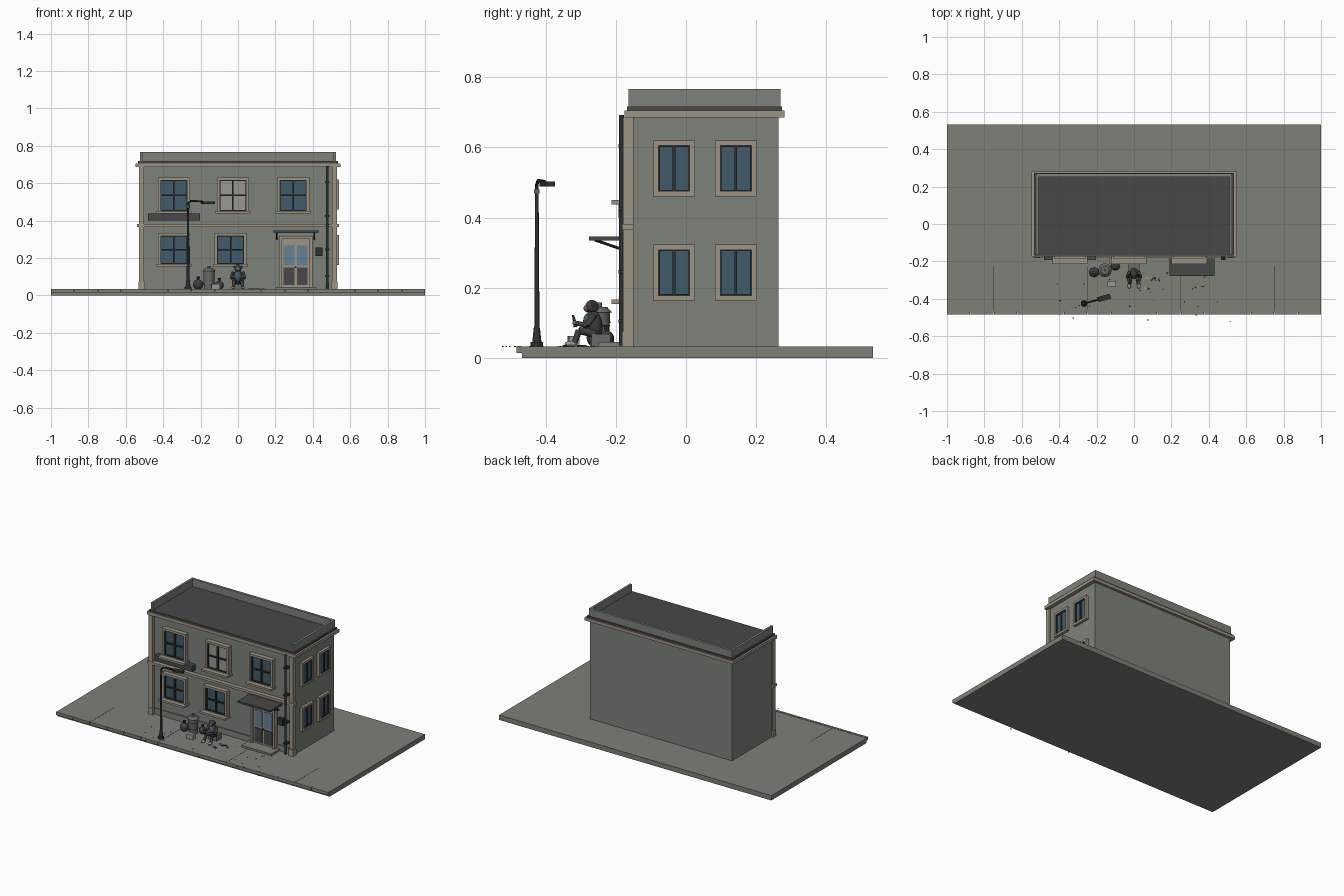
import bpy, math, random
from mathutils import Vector

if "Cube" in bpy.data.objects:
    bpy.data.objects.remove(bpy.data.objects["Cube"])
random.seed(4)


def material(name, r, g, b):
    m = bpy.data.materials.new(name)
    m.use_nodes = True
    m.diffuse_color = (r, g, b, 1)
    m.node_tree.nodes["Principled BSDF"].inputs["Base Color"].default_value = (r, g, b, 1)
    return m


WALL = material("grey green wall", .21, .225, .19)
PAVE = material("pavement grey", .2, .218, .18)
TRIM = material("tan stone trim", .34, .295, .225)
ROOF = material("dark roof", .066, .065, .067)
GLASS = material("blue glass", .053, .105, .142)
DOORGLASS = material("pale door glass", .13, .22, .31)
METAL = material("black metal", .028, .03, .031)
CAN = material("worn grey", .14, .145, .135)
CLOTH = material("dark fur", .05, .05, .048)
PALE = material("pale curtain", .33, .32, .28)


def finish(ob, name, mat, smooth=False):
    ob.name = name
    ob.data.materials.append(mat)
    if smooth:
        bpy.ops.object.shade_smooth_by_angle(angle=math.radians(40))
    return ob


def box(name, mat, x0, x1, y0, y1, z0, z1, rot=(0, 0, 0)):
    bpy.ops.mesh.primitive_cube_add(size=1, location=((x0 + x1) / 2, (y0 + y1) / 2, (z0 + z1) / 2), rotation=rot)
    ob = bpy.context.object
    ob.scale = (x1 - x0, y1 - y0, z1 - z0)
    return finish(ob, name, mat)


def rod(name, mat, a, b, r1, r2=None, sides=12):
    a, b = Vector(a), Vector(b)
    d = b - a
    bpy.ops.mesh.primitive_cone_add(vertices=sides, radius1=r1, radius2=r1 if r2 is None else r2,
                                    depth=d.length, location=(a + b) / 2)
    ob = bpy.context.object
    ob.rotation_euler = d.to_track_quat('Z', 'Y').to_euler()
    return finish(ob, name, mat, True)


def ball(name, mat, loc, size, rot=(0, 0, 0)):
    bpy.ops.mesh.primitive_uv_sphere_add(segments=16, ring_count=10, location=loc, rotation=rot)
    ob = bpy.context.object
    ob.scale = size
    return finish(ob, name, mat, True)


# Pavement, kerb stones and slab joints
box("pavement", PAVE, -1, 1, -.467, .533, 0, .032)
for i in range(16):
    x = -1 + i / 8
    box("kerb_stone", PAVE, x + .001, x + .124, -.483, -.467, .014, .034)
for x in (-.75, -.25, .25, .75):
    box("pavement_joint", METAL, x - .0015, x + .0015, -.46, -.225, .031, .0325)

# Building shell
box("wall_block", WALL, -.522, .522, -.155, .263, .03, .69)
box("plinth", WALL, -.51, .51, -.162, -.15, .032, .07)
box("cornice", TRIM, -.547, .547, -.175, .281, .685, .705)
box("roof_slab", ROOF, -.535, .535, -.168, .273, .705, .717)
box("rear_parapet", WALL, -.525, .525, .252, .269, .71, .766)
box("belt_course", TRIM, -.54, .54, -.182, -.15, .365, .381)
for s in (-1, 1):
    a, b = sorted((s * .51, s * .525))
    box("side_parapet", WALL, a, b, -.164, .269, .71, .766)
    a, b = sorted((s * .503, s * .53))
    box("corner_pilaster", TRIM, a, b, -.179, -.15, .07, .685)
    a, b = sorted((s * .498, s * .533))
    box("pilaster_base", TRIM, a, b, -.183, -.15, .032, .075)


def panel(name, mat, side, u0, u1, z0, z1, d0, d1):
    # d is the distance out from the wall plane
    if side == "front":
        return box(name, mat, u0, u1, -.155 - d1, -.155 - d0, z0, z1)
    return box(name, mat, .522 + d0, .522 + d1, u0, u1, z0, z1)


def window(side, u0, u1, z0, z1, out, glass=GLASS, bars=METAL, cross=True):
    t, mid, zm = .0135, (u0 + u1) / 2, (z0 + z1) / 2
    panel("window_pane", glass, side, u0 + t, u1 - t, z0 + t, z1 - t, 0, out * .45)
    for a, b in ((u0, u0 + t), (u1 - t, u1)):
        panel("window_jamb", TRIM, side, a, b, z0, z1, 0, out)
    for a, b in ((z0, z0 + t), (z1 - t, z1)):
        panel("window_rail", TRIM, side, u0 + t, u1 - t, a, b, 0, out)
    # sash and glazing bars
    i, w = t + .005, out * .8
    for a, b in ((u0 + t, u0 + i), (u1 - i, u1 - t), (mid - .004, mid + .004)):
        panel("sash_upright", bars, side, a, b, z0 + t, z1 - t, 0, w)
    for a, b in ((z0 + t, z0 + i), (z1 - i, z1 - t)) + (((zm - .004, zm + .004),) if cross else ()):
        panel("sash_rail", bars, side, u0 + t, u1 - t, a, b, 0, w)
    if side == "front":
        panel("window_sill", TRIM, side, u0 - .008, u1 + .008, z0 - .001, z0 + .012, 0, .058)


for x in (-.343, -.027, .295):
    curtained = x == -.027
    window("front", x - .086, x + .086, .438, .631, .03, PALE if curtained else GLASS)
for x in (-.343, -.04):
    window("front", x - .086, x + .086, .155, .333, .03)
for y in (-.034, .142):
    for z in (.163, .46):
        window("side", y - .059, y + .059, z, z + .16, .018, cross=False)

# Board below the left upper window
box("front_board", ROOF, -.48, -.203, -.192, -.15, .4, .438)

# Door with frame, glazing, canopy and step
DX = .308
for s in (-1, 1):
    a, b = sorted((DX + s * .074, DX + s * .09))
    box("door_jamb", TRIM, a, b, -.186, -.15, .032, .315)
    a, b = sorted((DX + s * .007, DX + s * .064))
    box("door_glass", DOORGLASS, a, b, -.176, -.165, .16, .267)
    box("door_lower_panel", ROOF, a, b, -.176, -.165, .055, .148)
    a, b = DX + s * .1, DX + s * .1
    rod("canopy_bracket", METAL, (a, -.155, .3), (b, -.26, .336), .004, sides=8)
box("door_lintel", TRIM, DX - .09, DX + .09, -.186, -.15, .3, .318)
box("door_leaf", TRIM, DX - .074, DX + .074, -.171, -.15, .04, .3)
rod("door_handle", METAL, (DX, -.185, .15), (DX, -.165, .15), .005)
box("door_canopy", ROOF, .19, .43, -.277, -.15, .334, .346)
box("door_step", PAVE, .2, .42, -.25, -.15, .03, .045)
box("letter_box", METAL, .415, .452, -.178, -.15, .21, .256)

# Drain pipe
rod("drain_pipe", METAL, (.478, -.184, .035), (.478, -.184, .692), .007)
for z in (.1, .24, .42, .6):
    box("pipe_clip", METAL, .466, .49, -.193, -.15, z, z + .01)

# Street lamp
LX, LY = -.267, -.425
rod("lamp_foot", METAL, (LX, LY, .03), (LX, LY, .045), .018)
rod("lamp_base", METAL, (LX, LY, .045), (LX, LY, .085), .013, .009)
rod("lamp_pole", METAL, (LX, LY, .08), (LX, LY, .475), .0075, .005)
rod("lamp_collar", CAN, (LX, LY, .468), (LX, LY, .48), .0075)
path = [(LX, LY, .475), (LX + .002, LY, .495), (LX + .015, LY + .004, .505), (LX + .08, LY + .022, .502)]
for a, b in zip(path, path[1:]):
    rod("lamp_arm", METAL, a, b, .005, sides=8)
box("lamp_head", METAL, -.195, -.125, -.409, -.382, .489, .503, (0, 0, .26))

# Dustbin, bags and cartons
BX, BY = -.155, -.247
rod("dustbin", CAN, (BX, BY, .032), (BX, BY, .13), .027, .031, 20)
rod("dustbin_lid", CAN, (BX, BY, .13), (BX, BY, .145), .036, .022, 20)
rod("lid_knob", CAN, (BX, BY, .145), (BX, BY, .158), .007)
for z in (.06, .1):
    rod("dustbin_hoop", CAN, (BX, BY, z), (BX, BY, z + .005), .032, sides=20)
for x, y, r in ((-.213, -.258, .028), (-.1, -.226, .024)):
    ball("rubbish_bag", CLOTH, (x, y, .03 + r), (r, r * .9, r))
    rod("bag_knot", CLOTH, (x, y, .03 + 1.8 * r), (x, y, .045 + 2 * r), .004, .01, 8)
box("carton", PALE, -.142, -.098, -.335, -.305, .032, .062, (0, 0, .1))

# Seated figure
box("seat_crate", CAN, -.03, .03, -.27, -.215, .032, .068)
ball("torso", CLOTH, (0, -.262, .095), (.029, .024, .042), (.15, 0, 0))
ball("shirt_front", GLASS, (0, -.275, .098), (.02, .018, .03), (.15, 0, 0))
ball("head", CLOTH, (0, -.268, .146), (.019, .019, .019))
ball("muzzle", CAN, (0, -.283, .141), (.012, .009, .01))
for s in (-1, 1):
    ball("ear", CLOTH, (s * .019, -.266, .152), (.005, .004, .008))
    rod("thigh", CLOTH, (s * .014, -.26, .07), (s * .022, -.305, .078), .013, .01)
    rod("shin", CLOTH, (s * .022, -.305, .078), (s * .024, -.318, .042), .01, .008)
    ball("foot", PALE, (s * .025, -.328, .04), (.01, .018, .008))
    rod("upper_arm", CLOTH, (s * .027, -.262, .122), (s * .034, -.282, .092), .01, .008)
    rod("forearm", CLOTH, (s * .034, -.282, .092), (s * .025, -.315, .1), .008, .006)
    ball("hand", CAN, (s * .025, -.317, .1), (.007, .007, .007))
rod("bottle", METAL, (-.025, -.314, .088), (-.025, -.322, .122), .006, .003, 10)

# Scattered litter and stones
for i in range(26):
    x, y, r = random.uniform(-.45, .45), random.uniform(-.46, -.24), random.uniform(.002, .004)
    ball("stone", CLOTH, (x, y, .032), (r, r, r * .7))
for i in range(7):
    x, y = random.uniform(.02, .13), random.uniform(-.36, -.29)
    box("litter", PALE if i % 2 else METAL, x, x + .016, y, y + .009, .032, .036, (0, 0, i))
for x, y in ((-.33, -.505), (.07, -.515), (.51, -.525), (.33, -.49)):
    box("road_chip", METAL, x, x + .008, y, y + .005, .031, .034)
